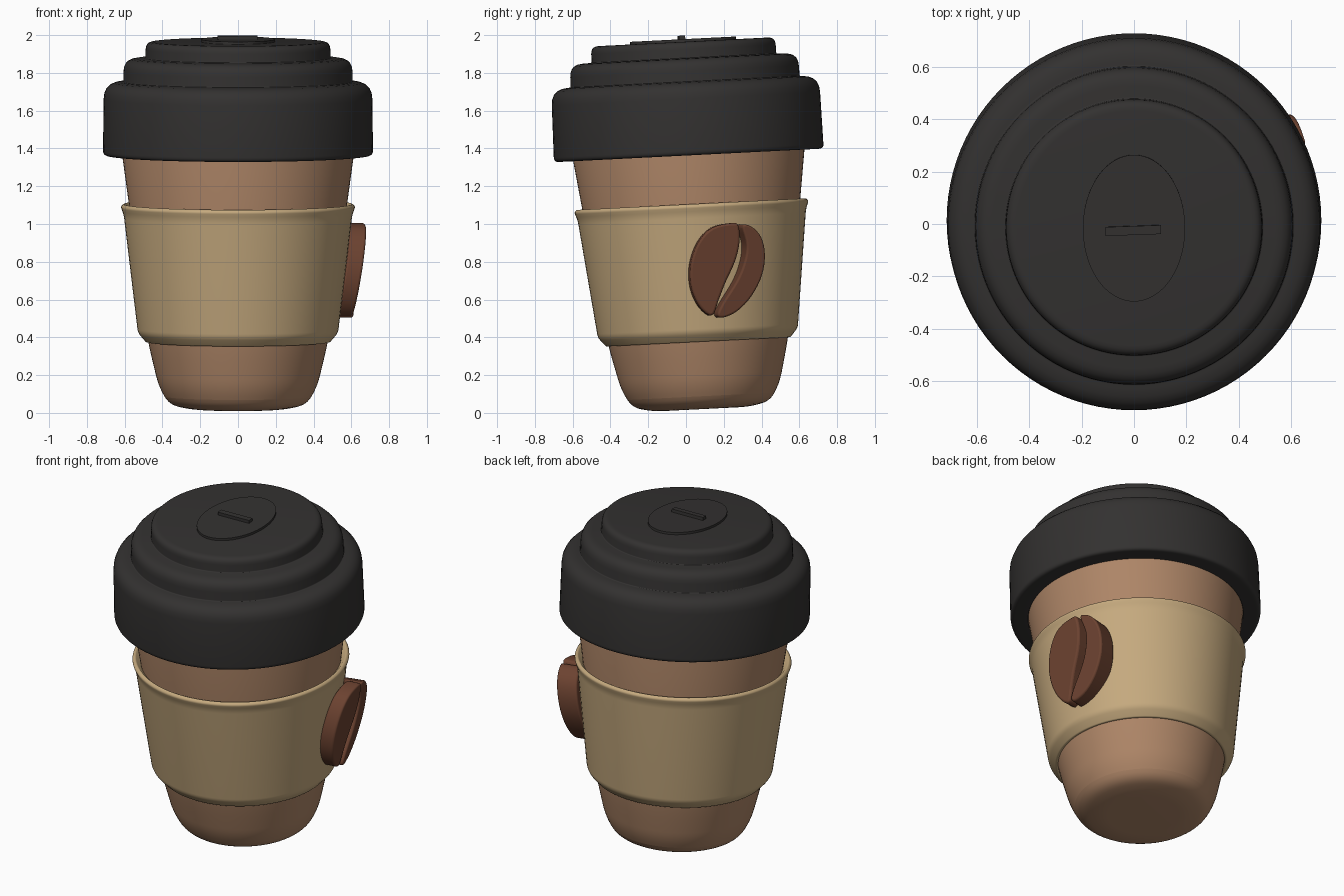
import bpy, bmesh, math
from mathutils import Matrix, Vector

if "Cube" in bpy.data.objects:
    bpy.data.objects.remove(bpy.data.objects["Cube"])

# the whole cup leans a little towards the front
TILT = Matrix.Translation((0, 0.083, 0.02)) @ Matrix.Rotation(math.radians(2.9), 4, 'X')


def material(name, rgb):
    m = bpy.data.materials.new(name)
    m.diffuse_color = (*rgb, 1)
    m.use_nodes = True
    m.node_tree.nodes["Principled BSDF"].inputs["Base Color"].default_value = m.diffuse_color
    return m


KRAFT = material("kraft", (0.42, 0.235, 0.135))
CARD = material("card", (0.56, 0.40, 0.21))
DARK = material("dark_plastic", (0.033, 0.031, 0.03))
BROWN = material("bean_brown", (0.15, 0.055, 0.03))


def finish(bm, name, mat, matrix=None, angle=35):
    bmesh.ops.recalc_face_normals(bm, faces=bm.faces)
    me = bpy.data.meshes.new(name)
    bm.to_mesh(me)
    bm.free()
    ob = bpy.data.objects.new(name, me)
    bpy.context.collection.objects.link(ob)
    me.materials.append(mat)
    if matrix is not None:
        me.transform(matrix)
    bpy.ops.object.select_all(action='DESELECT')
    bpy.context.view_layer.objects.active = ob
    ob.select_set(True)
    bpy.ops.object.shade_smooth_by_angle(angle=math.radians(angle))
    return ob


def fillet(profile, steps=5):
    """Round each (r, z, radius) corner of a profile with a small curve."""
    out = []
    for i, (r, z, f) in enumerate(profile):
        p = Vector((r, z))
        if f == 0:
            out.append(p)
            continue
        a = p + (Vector(profile[i - 1][:2]) - p).normalized() * f
        b = p + (Vector(profile[i + 1][:2]) - p).normalized() * f
        for k in range(steps + 1):
            t = k / steps
            out.append(a * (1 - t) ** 2 + p * 2 * t * (1 - t) + b * t * t)
    return out


def lathe(name, profile, mat, sx=1, sy=1, n=96, loop=False):
    bm = bmesh.new()
    vs = [bm.verts.new((p.x, 0, p.y)) for p in fillet(profile)]
    pairs = list(zip(vs, vs[1:])) + ([(vs[-1], vs[0])] if loop else [])
    es = [bm.edges.new(p) for p in pairs]
    bmesh.ops.spin(bm, geom=vs + es, cent=(0, 0, 0), axis=(0, 0, 1),
                   angle=2 * math.pi, steps=n, use_duplicate=False)
    bmesh.ops.remove_doubles(bm, verts=bm.verts, dist=1e-4)
    bmesh.ops.scale(bm, vec=(sx, sy, 1), verts=bm.verts)
    return finish(bm, name, mat, TILT)


# cup body, rounded at the foot
lathe("cup_body", [(0, 0, 0), (0.25, 0, 0.05), (0.365, 0.025, 0.05), (0.42, 0.12, 0.06),
                   (0.48, 0.37, 0.1), (0.615, 1.36, 0), (0.60, 1.5, 0), (0, 1.5, 0)], KRAFT)

# card sleeve with a turned-in base and a rounded lip
lathe("sleeve", [(0.47, 0.36, 0), (0.487, 0.355, 0.008), (0.53, 0.405, 0.02), (0.605, 1.03, 0.02),
                 (0.622, 1.075, 0.012), (0.603, 1.09, 0.01), (0.578, 1.06, 0), (0.56, 1.04, 0)],
      CARD, loop=True)

# lid with three rounded tiers
lathe("lid", [(0, 1.36, 0), (0.60, 1.36, 0), (0.615, 1.345, 0), (0.715, 1.345, 0.025),
              (0.71, 1.73, 0.085), (0.607, 1.735, 0.006), (0.605, 1.855, 0.065),
              (0.49, 1.86, 0.006), (0.488, 1.947, 0.04), (0, 1.947, 0)], DARK)

# oval plate and small bar on top of the lid
lathe("lid_oval", [(0, 1.93, 0), (1, 1.93, 0), (1, 1.961, 0), (0, 1.961, 0)], DARK, 0.195, 0.28)
bm = bmesh.new()
bmesh.ops.create_cube(bm, size=1)
bmesh.ops.scale(bm, vec=(0.212, 0.034, 0.04), verts=bm.verts)
finish(bm, "lid_bar", DARK, TILT @ Matrix.Translation((-0.003, -0.008, 1.96))
       @ Matrix.Rotation(math.radians(2), 4, 'Z'))


def smooth_loop(pts, steps=4):
    """Closed Catmull-Rom curve through the points."""
    out, n = [], len(pts)
    for i in range(n):
        a, b, c, d = (Vector(pts[(i + k) % n]) for k in (-1, 0, 1, 2))
        for s in range(steps):
            t = s / steps
            out.append(0.5 * (2 * b + (c - a) * t + (2 * a - 5 * b + 4 * c - d) * t * t
                              + (3 * b - a - 3 * c + d) * t ** 3))
    return out


def bean_half(name, pts, slope, x0, depth):
    """Outline in (y, z), laid on a slanted plane against the sleeve."""
    bm = bmesh.new()
    vs = [bm.verts.new((x0 - slope * (p.x - 0.25) + 0.16 * (p.y - 0.76), p.x, p.y))
          for p in smooth_loop(pts)]
    face = bm.faces.new(vs)
    ext = bmesh.ops.extrude_face_region(bm, geom=[face], use_keep_orig=True)
    new = [g for g in ext['geom'] if isinstance(g, bmesh.types.BMVert)]
    bmesh.ops.translate(bm, vec=(-depth, -depth * slope, 0), verts=new)
    ob = finish(bm, name, BROWN)
    bev = ob.modifiers.new("soft_edge", 'BEVEL')
    bev.width, bev.segments = 0.012, 3
    bev.angle_limit = math.radians(50)


# coffee bean in two halves on the right side of the sleeve
bean_half("bean_left_half",
          [(0.25, 1.005), (0.28, 0.985), (0.284, 0.90), (0.26, 0.80), (0.21, 0.69), (0.175, 0.60),
           (0.14, 0.515), (0.075, 0.56), (0.03, 0.66), (0.025, 0.78), (0.065, 0.90), (0.14, 0.98)],
          0.12, 0.632, 0.09)
bean_half("bean_right_half",
          [(0.30, 0.99), (0.35, 0.985), (0.40, 0.93), (0.42, 0.84), (0.405, 0.73), (0.35, 0.62),
           (0.275, 0.54), (0.20, 0.505), (0.17, 0.52), (0.195, 0.58), (0.27, 0.70), (0.31, 0.80),
           (0.322, 0.89)],
          0.25, 0.632, 0.12)
